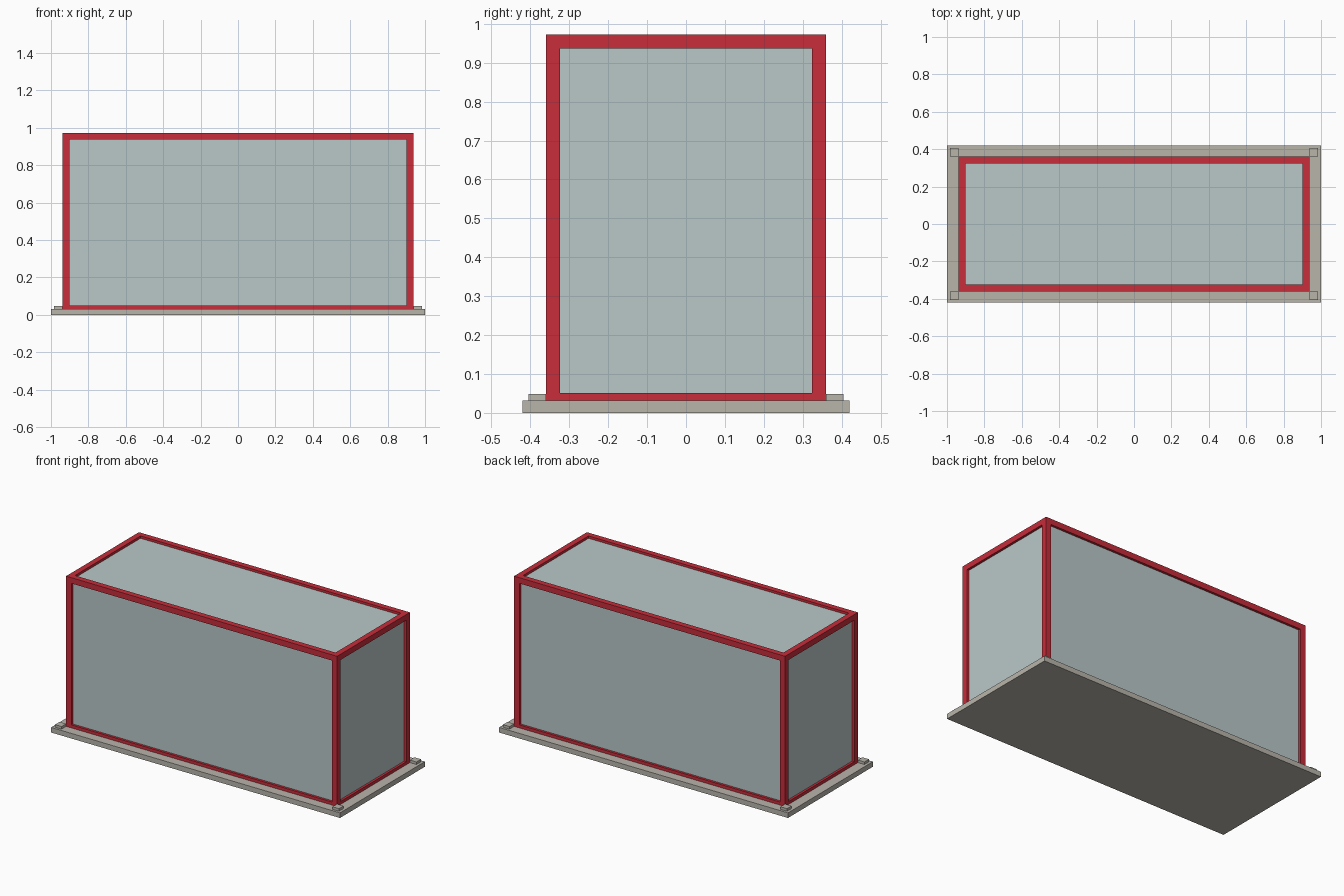
import bpy
from mathutils import Vector

cube = bpy.data.objects.get("Cube")
if cube:
    bpy.data.objects.remove(cube, do_unlink=True)


def material(name, r, g, b):
    m = bpy.data.materials.new(name)
    m.use_nodes = True
    m.diffuse_color = (r, g, b, 1)
    m.node_tree.nodes["Principled BSDF"].inputs["Base Color"].default_value = (r, g, b, 1)
    return m


RED = material("red_paint", 0.57, 0.026, 0.042)
GLASS = material("pale_glass", 0.49, 0.58, 0.575)
STONE = material("warm_grey_stone", 0.485, 0.462, 0.407)


def box(name, low, high, mat):
    """Box between two opposite corners."""
    low, high = Vector(low), Vector(high)
    bpy.ops.mesh.primitive_cube_add(size=1, location=(low + high) / 2)
    ob = bpy.context.object
    ob.name = ob.data.name = name
    for v in ob.data.vertices:
        v.co = v.co * (high - low)
    ob.data.materials.append(mat)
    return ob


# Overall sizes: plinth height, frame half-extents, top, bar width
PLINTH = 0.032
X, Y, TOP, BAR = 0.938, 0.36, 0.972, 0.036
SILL = 0.051
RECESS, THICK = 0.015, 0.006
PAD = 0.045

box("plinth", (-1, -0.42, 0), (1, 0.42, PLINTH), STONE)

SIDES = ((-1, "right"), (1, "left"))
ENDS = ((-1, "front"), (1, "back"))


def span(sign, outer, depth):
    """Range running inwards from an outer face on either side."""
    return sorted((sign * outer, sign * (outer - depth)))


# Corner posts and the small pads beside them
for sx, side in SIDES:
    for sy, end in ENDS:
        x, y = span(sx, X, BAR), span(sy, Y, BAR)
        box(f"{end}_{side}_post", (x[0], y[0], PLINTH), (x[1], y[1], TOP), RED)
        x, y = span(sx, X + PAD, PAD), span(sy, Y + PAD, PAD)
        box(f"{end}_{side}_pad", (x[0], y[0], PLINTH), (x[1], y[1], 0.048), STONE)

# Rails and glazing on the long walls
for sy, end in ENDS:
    y = span(sy, Y, BAR)
    for level, z0, z1 in (("top", TOP - BAR, TOP), ("bottom", PLINTH, SILL)):
        box(f"{end}_{level}_rail", (BAR - X, y[0], z0), (X - BAR, y[1], z1), RED)
    y = span(sy, Y - RECESS, THICK)
    box(f"{end}_pane", (BAR - X, y[0], SILL), (X - BAR, y[1], TOP - BAR), GLASS)

# Rails and glazing on the short walls
for sx, side in SIDES:
    x = span(sx, X, BAR)
    for level, z0, z1 in (("top", TOP - BAR, TOP), ("bottom", PLINTH, SILL)):
        box(f"{side}_{level}_rail", (x[0], BAR - Y, z0), (x[1], Y - BAR, z1), RED)
    x = span(sx, X - RECESS, THICK)
    box(f"{side}_pane", (x[0], BAR - Y, SILL), (x[1], Y - BAR, TOP - BAR), GLASS)

# Roof glazing
box("roof_pane", (BAR - X, BAR - Y, TOP - RECESS - THICK),
    (X - BAR, Y - BAR, TOP - RECESS), GLASS)
